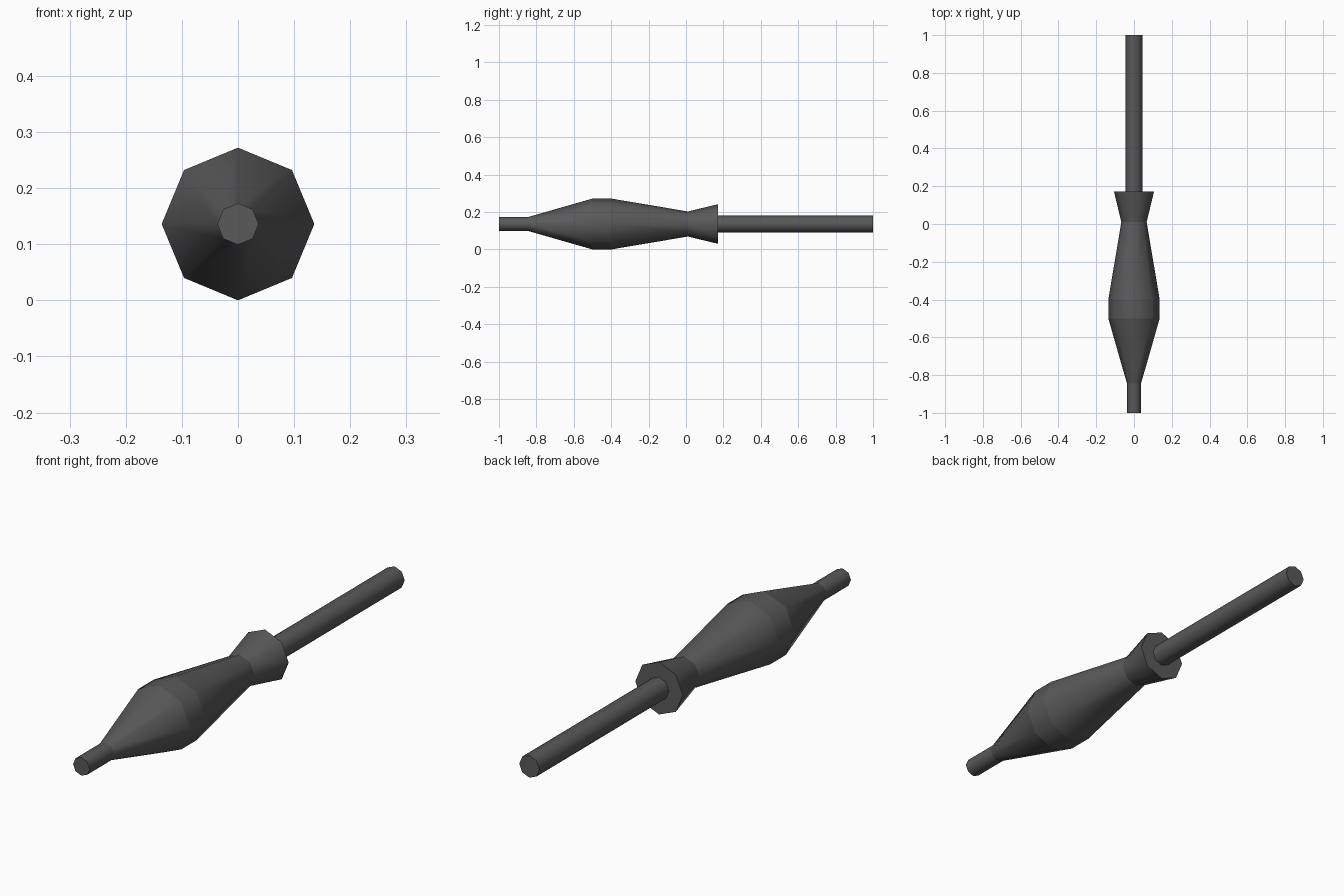
import bpy, bmesh, math

cube = bpy.data.objects.get("Cube")
if cube:
    bpy.data.objects.remove(cube, do_unlink=True)

SIDES = 8
AXIS_Z = 0.136

metal = bpy.data.materials.new("dark grey")
metal.use_nodes = True
colour = (0.1, 0.1, 0.1, 1)
metal.diffuse_color = colour
metal.node_tree.nodes["Principled BSDF"].inputs["Base Color"].default_value = colour


def turned_part(name, profile):
    """Octagonal solid along y from (y, radius) pairs, smooth around, crisp at each ring."""
    bm = bmesh.new()
    rings = []
    for y, r in profile:
        angles = [2 * math.pi * i / SIDES for i in range(SIDES)]
        rings.append([bm.verts.new((r * math.sin(a), y, r * math.cos(a))) for a in angles])
    for a, b in zip(rings, rings[1:]):
        for i in range(SIDES):
            j = (i + 1) % SIDES
            bm.faces.new((a[i], a[j], b[j], b[i])).smooth = True
    bm.faces.new(rings[0])
    bm.faces.new(rings[-1])
    for ring in rings:
        for i in range(SIDES):
            bm.edges.get((ring[i - 1], ring[i])).smooth = False
    bmesh.ops.recalc_face_normals(bm, faces=bm.faces)
    mesh = bpy.data.meshes.new(name)
    bm.to_mesh(mesh)
    bm.free()
    mesh.materials.append(metal)
    obj = bpy.data.objects.new(name, mesh)
    obj.location.z = AXIS_Z
    bpy.context.collection.objects.link(obj)
    return obj


# Nose tip, swelling body, narrow waist and flared collar
turned_part("body", [(-1, 0.037), (-0.845, 0.037), (-0.5, 0.136),
                     (-0.4, 0.136), (0.01, 0.067), (0.172, 0.106)])

# Long rod seated in the collar
turned_part("rear_rod", [(0.15, 0.045), (1, 0.045)])
